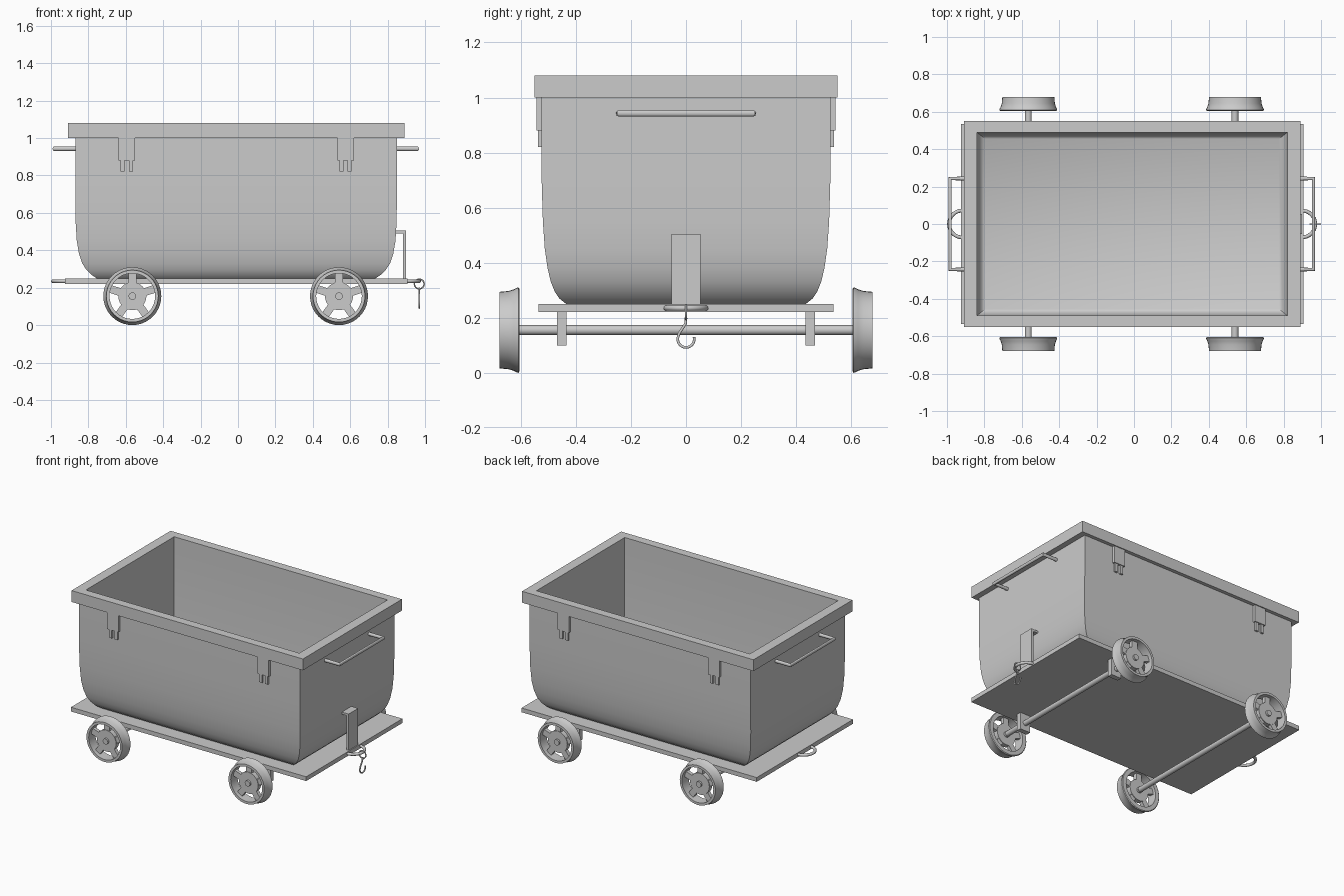
import bpy, bmesh
from math import sin, cos, pi, radians
from mathutils import Matrix

if "Cube" in bpy.data.objects:
    bpy.data.objects.remove(bpy.data.objects["Cube"])

CX = -0.01  # tub centre along x


def finish(name, bm, smooth=True):
    bmesh.ops.recalc_face_normals(bm, faces=bm.faces)
    me = bpy.data.meshes.new(name)
    bm.to_mesh(me)
    bm.free()
    ob = bpy.data.objects.new(name, me)
    bpy.context.collection.objects.link(ob)
    if smooth:
        bpy.ops.object.select_all(action='DESELECT')
        bpy.context.view_layer.objects.active = ob
        ob.select_set(True)
        bpy.ops.object.shade_smooth_by_angle(angle=radians(35))
    return ob


def add_box(bm, x, y, z, rot=None):
    m = Matrix.Translation([(a + b) / 2 for a, b in (x, y, z)])
    m = m @ Matrix.Diagonal([b - a for a, b in (x, y, z)] + [1])
    bmesh.ops.create_cube(bm, size=1, matrix=rot @ m if rot else m)


def box(name, *spans):
    bm = bmesh.new()
    add_box(bm, *spans)
    return finish(name, bm, False)


def bridge(bm, rings):
    for a, b in zip(rings, rings[1:]):
        n = len(a)
        for i in range(n):
            bm.faces.new((a[i], a[(i + 1) % n], b[(i + 1) % n], b[i]))


def rect_loft(name, sections, closed=False):
    """Stack of rectangles: half x, half y, height."""
    bm = bmesh.new()
    rings = [[bm.verts.new((CX + sx * hx, sy * hy, z))
              for sx, sy in ((-1, -1), (1, -1), (1, 1), (-1, 1))] for hx, hy, z in sections]
    if closed:
        rings.append(rings[0])
    else:
        bm.faces.new(rings[0])
        bm.faces.new(rings[-1])
    bridge(bm, rings)
    return finish(name, bm)


def lathe(bm, profile, x, z, side, n=40, closed=False):
    """Turn (y, radius) points about an axle parallel to y."""
    rings = [[bm.verts.new((x + r * cos(2 * pi * i / n), side * y, z + r * sin(2 * pi * i / n)))
              for i in range(n)] for y, r in profile]
    if closed:
        rings.append(rings[0])
    else:
        bm.faces.new(rings[0])
        bm.faces.new(rings[-1])
    bridge(bm, rings)


def rod(name, points, radius, cyclic=False):
    cu = bpy.data.curves.new(name, 'CURVE')
    cu.dimensions = '3D'
    cu.bevel_depth = radius
    cu.bevel_resolution = 3
    cu.use_fill_caps = True
    sp = cu.splines.new('POLY')
    sp.points.add(len(points) - 1)
    for p, co in zip(sp.points, points):
        p.co = (*co, 1)
    sp.use_cyclic_u = cyclic
    ob = bpy.data.objects.new(name, cu)
    bpy.context.collection.objects.link(ob)
    bpy.ops.object.select_all(action='DESELECT')
    bpy.context.view_layer.objects.active = ob
    ob.select_set(True)
    bpy.ops.object.convert(target='MESH')
    bpy.ops.object.shade_smooth_by_angle(angle=radians(50))


# Tub: rounded outer shell, then over the top edge and down inside
outer = [(.745, .435, .25), (.775, .46, .27), (.80, .477, .295), (.823, .491, .33),
         (.84, .503, .38), (.852, .513, .45), (.858, .52, .55), (.86, .525, .72), (.86, .525, 1.0)]
inner = [(.83, .49, 1.0), (.83, .49, .42), (.822, .484, .37), (.805, .47, .345), (.785, .455, .335)]
rect_loft("tub", outer + inner)

# Rim frame around the opening
rect_loft("rim", [(.90, .55, 1.0), (.90, .55, 1.08), (.83, .49, 1.08), (.83, .49, 1.0)], True)

# Flat base under the tub
box("base_plate", (-.925, .905), (-.535, .535), (.22, .25))

# Side clips with two prongs each
for sy in (-1, 1):
    for x in (-.595, .575):
        bm = bmesh.new()
        add_box(bm, (x - .044, x + .044), sorted((sy * .52, sy * .543)), (.88, 1.0))
        for dx in (-.022, .022):
            add_box(bm, (x + dx - .011, x + dx + .011), sorted((sy * .522, sy * .538)), (.82, .885))
        finish("side_clip", bm, False)

# Wheels, axles and axle supports
tread = [(.605, .150), (.609, .155), (.614, .154), (.625, .148), (.645, .142),
         (.678, .139), (.678, .122), (.605, .122)]
WZ = .155
for x in (-.565, .54):
    for sy in (-1, 1):
        bm = bmesh.new()
        lathe(bm, tread, x, WZ, sy, closed=True)
        lathe(bm, [(.622, .075), (.655, .075)], x, WZ, sy)
        lathe(bm, [(.61, .02), (.668, .02)], x, WZ, sy, 20)
        for k in range(5):
            turn = Matrix.Translation((x, 0, WZ)) @ Matrix.Rotation(2 * pi * k / 5, 4, 'Y')
            add_box(bm, (-.021, .021), sorted((sy * .626, sy * .651)), (.065, .128), turn)
        finish("wheel", bm)
    bm = bmesh.new()
    lathe(bm, [(-.63, .018), (.63, .018)], x, WZ, 1, 20)
    finish("axle", bm)
for sy in (-1, 1):
    box("axle_support", (.50, .58), sorted((sy * .434, sy * .469)), (.10, .22))

# End handles
for a, b in ((-.85, -.983), (.83, .96)):
    rod("end_handle", [(a, -.243, .943), (b, -.243, .943), (b, .243, .943), (a, .243, .943)], .012)

# Coupling rings lying flat at both ends
for x in (-.917, .897):
    rod("coupling_ring", [(x + .072 * cos(i * pi / 16), .072 * sin(i * pi / 16), .235)
                          for i in range(32)], .01, True)

# Angled stay joining the tub to the base
bm = bmesh.new()
add_box(bm, (.882, .898), (-.053, .053), (.245, .505))
add_box(bm, (.845, .883), (-.053, .053), (.49, .505))
finish("tow_stay", bm, False)

# Small link and hook
HX = .969
rod("hook_link", [(HX + .026 * cos(i * pi / 12), 0, .22 + .026 * sin(i * pi / 12))
                  for i in range(24)], .004, True)
arc = [(HX, .03 * cos(radians(t)), .122 + .03 * sin(radians(t))) for t in range(165, 376, 15)]
rod("hook", [(HX, 0, .20), (HX, -.001, .18), (HX, -.012, .162), (HX, -.024, .145)] + arc, .005)
